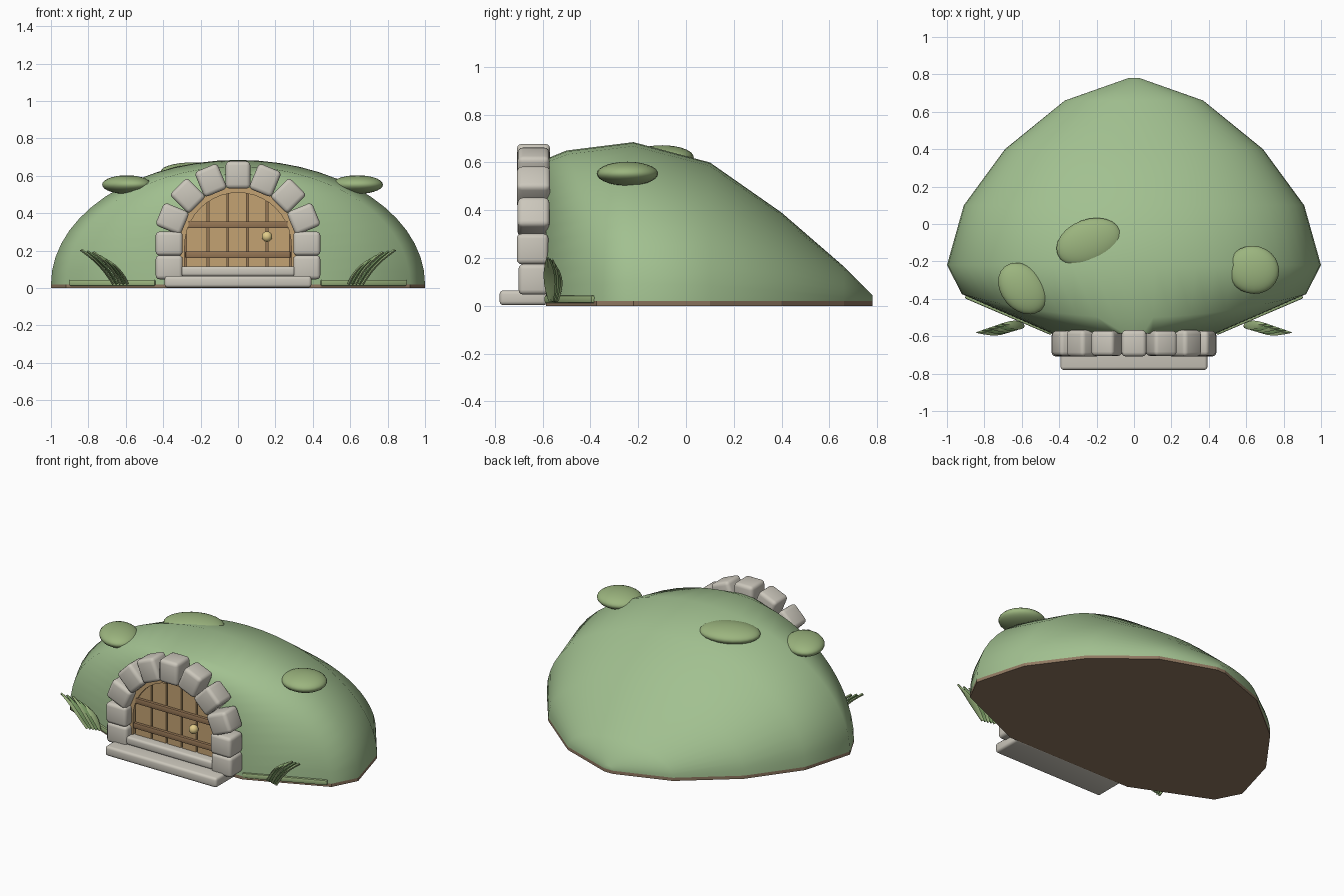
import bpy, bmesh
from math import sin, cos, pi, radians, sqrt
from mathutils import Vector, Matrix

if "Cube" in bpy.data.objects:
    bpy.data.objects.remove(bpy.data.objects["Cube"])


def mat(name, r, g, b):
    m = bpy.data.materials.new(name)
    m.diffuse_color = (r, g, b, 1)
    m.use_nodes = True
    m.node_tree.nodes["Principled BSDF"].inputs["Base Color"].default_value = m.diffuse_color
    return m


GRASS = mat("grass", .36, .53, .28)
MOSS = mat("moss", .33, .46, .21)
BLADE = mat("blade", .20, .34, .13)
SOIL = mat("soil", .28, .19, .12)
STONE = mat("stone", .60, .57, .50)
WOOD = mat("wood", .55, .36, .17)
DARK = mat("dark_wood", .30, .18, .09)
BRASS = mat("brass", .75, .60, .25)


def make(name, verts, faces, m, smooth=None):
    me = bpy.data.meshes.new(name)
    me.from_pydata([tuple(v) for v in verts], [], faces)
    bm = bmesh.new()
    bm.from_mesh(me)
    bmesh.ops.recalc_face_normals(bm, faces=bm.faces)
    bm.to_mesh(me)
    bm.free()
    o = bpy.data.objects.new(name, me)
    bpy.context.collection.objects.link(o)
    me.materials.append(m)
    if smooth:
        finish(o, smooth)
    return o


def finish(o, angle):
    bpy.ops.object.select_all(action='DESELECT')
    o.select_set(True)
    bpy.context.view_layer.objects.active = o
    bpy.ops.object.shade_smooth_by_angle(angle=radians(angle))


def box(name, c, size, m, bevel=0, rot=None, seg=3):
    bm = bmesh.new()
    bmesh.ops.create_cube(bm, size=1, matrix=Matrix.Diagonal((*size, 1)))
    if bevel:
        bmesh.ops.bevel(bm, geom=bm.edges[:], offset=bevel, segments=seg, profile=.5, affect='EDGES')
    bm.transform(Matrix.Translation(c) @ (rot or Matrix.Identity(4)))
    me = bpy.data.meshes.new(name)
    bm.to_mesh(me)
    bm.free()
    o = bpy.data.objects.new(name, me)
    bpy.context.collection.objects.link(o)
    me.materials.append(m)
    finish(o, 40)
    return o


def ball(name, c, size, m, turn=0):
    bpy.ops.mesh.primitive_uv_sphere_add(segments=24, ring_count=14, location=c, rotation=(0, 0, radians(turn)))
    o = bpy.context.object
    o.name = o.data.name = name
    o.scale = size
    o.data.materials.append(m)
    bpy.ops.object.shade_smooth()
    return o


def prism(name, outline, y0, y1, m):
    n = len(outline)
    v = [(x, y, z) for y in (y0, y1) for x, z in outline]
    f = [list(range(n)), list(range(n, 2 * n))] + [(i, (i + 1) % n, n + (i + 1) % n, n + i) for i in range(n)]
    return make(name, v, f, m)


# Mound: half-ellipse rings (crest y, base y, half width, crest height)
rings = [(-.585, -.585, .44, .615), (-.50, -.375, .92, .65), (-.22, -.22, 1.0, .685), (.10, .10, .91, .60),
         (.40, .40, .69, .39), (.66, .66, .37, .165), (.78, .78, .03, .045)]
N, base = 28, .02
verts, faces = [], []
for yc, yb, w, h in rings:
    for i in range(N + 1):
        a = pi * i / N
        verts.append((w * cos(a), yc + (yb - yc) * cos(a) ** 2, base + (h - base) * sin(a)))
for r in range(len(rings) - 1):
    for i in range(N):
        k = r * (N + 1) + i
        faces.append((k, k + 1, k + N + 2, k + N + 1))
faces += [list(range(N + 1)), list(range((len(rings) - 1) * (N + 1), len(rings) * (N + 1)))]
make("mound", verts, faces, GRASS, 60)

# Soil base following the mound's footprint
foot = [(r[2], r[1]) for r in rings] + [(-r[2], r[1]) for r in reversed(rings)]
n = len(foot)
make("soil_base", [(x, y, z) for z in (0, base) for x, y in foot],
     [list(range(n)), list(range(n, 2 * n))] + [(i, (i + 1) % n, n + (i + 1) % n, n + i) for i in range(n)], SOIL)

# Moss clumps on the mound
ball("moss_clump_left", (-.595, -.345, .553), (.152, .115, .05), MOSS, -50)
ball("moss_clump_right", (.638, -.245, .553), (.138, .128, .05), MOSS, -15)
ball("moss_clump_top", (-.24, -.10, .622), (.18, .125, .05), MOSS, 20)

# Stone arch: seven wedge stones and two jamb stones per side
CZ, R = .225, .38
for i in range(-3, 4):
    a = radians(22.5 * i)
    box("arch_stone", Vector((R * sin(a), -.638, CZ + R * cos(a))),
        (.132, .14 if i % 2 == 0 else .134, .146), STONE, .022, Matrix.Rotation(a, 4, 'Y'))
for s in (-1, 1):
    box("upper_jamb_stone", (s * .368, -.642, .238), (.144, .132, .128), STONE, .02)
    box("lower_jamb_stone", (s * .368, -.638, .111), (.144, .125, .128), STONE, .02)

# Steps
box("front_step", (0, -.68, .034), (.785, .2, .062), STONE, .016)
box("threshold", (0, -.64, .09), (.61, .11, .052), STONE, .014)


# Door: arched backing, planks, rim, bands and knob
def arch_top(x, r):
    return CZ + sqrt(max(r * r - x * x, 0))


K = 20
arc = [(cos(pi * i / K), sin(pi * i / K)) for i in range(K + 1)]
back = [(.315 * c, CZ + .315 * s) for c, s in arc] + [(-.315, .08), (.315, .08)]
prism("door_backing", back, -.62, -.58, DARK)
outer = [(.32, .08)] + [(.32 * c, CZ + .32 * s) for c, s in arc] + [(-.32, .08)]
inner = [(.285, .08)] + [(.285 * c, CZ + .285 * s) for c, s in arc] + [(-.285, .08)]
m = len(outer)
v = [(x, y, z) for y in (-.65, -.6) for line in (outer, inner) for x, z in line]
f = []
for i in range(m - 1):
    f += [(i, i + 1, m + i + 1, m + i), (2 * m + i, 2 * m + i + 1, 3 * m + i + 1, 3 * m + i),
          (i, i + 1, 2 * m + i + 1, 2 * m + i), (m + i, m + i + 1, 3 * m + i + 1, 3 * m + i)]
f += [(0, m, 3 * m, 2 * m), (m - 1, 2 * m - 1, 4 * m - 1, 3 * m - 1)]
make("door_rim", v, f, WOOD, 40)
edges = [-.28, -.16, -.055, .05, .155, .28]
for a, b in zip(edges, edges[1:]):
    a, b = a + .005, b - .005
    top = [(b + (a - b) * t / 6, arch_top(b + (a - b) * t / 6, .288)) for t in range(7)]
    prism("door_plank", [(a, .09), (b, .09)] + top, -.638, -.61, WOOD)
for z, w in ((.178, .56), (.338, .53)):
    box("door_band", (0, -.642, z), (w, .026, .036), DARK, .005, seg=2)
ball("door_knob", (.155, -.668, .275), (.028, .028, .028), BRASS)

# Grass edging strips and tufts on both sides
for s in (-1, 1):
    p, q = Vector((s * .44, -.582, .028)), Vector((s * .90, -.385, .028))
    d = q - p
    box("grass_edging", (p + q) / 2, (d.length, .026, .032), MOSS, .007,
        d.to_track_quat('X', 'Z').to_matrix().to_4x4(), seg=2)
    for i in range(5):
        t = i / 4
        start = Vector((.59 + .075 * t, -.545 - .02 * t, .02))
        tip = Vector((.71 + .13 * t, -.535 - .045 * t, .165 + .04 * (1 - abs(2 * t - 1.3))))
        if i == 4:
            tip.z = .205
        bv, bf = [], []
        for k in range(7):
            u = k / 6
            c = start.lerp(tip, u) + Vector((.025, 0, -.02)) * sin(pi * u) * -.5
            w = .003 + .021 * sin(pi * min(1, .12 + .88 * u))
            for dx, dy, dz in ((0, -w, 0), (.006, 0, -.005), (0, w, 0), (-.006, 0, .005)):
                bv.append((s * (c.x + dx), c.y + dy, c.z + dz))
        for k in range(6):
            for j in range(4):
                bf.append((4 * k + j, 4 * k + (j + 1) % 4, 4 * k + 4 + (j + 1) % 4, 4 * k + 4 + j))
        bf += [(0, 1, 2, 3), (24, 25, 26, 27)]
        make("grass_blade", bv, bf, BLADE if i % 2 else MOSS, 50)
